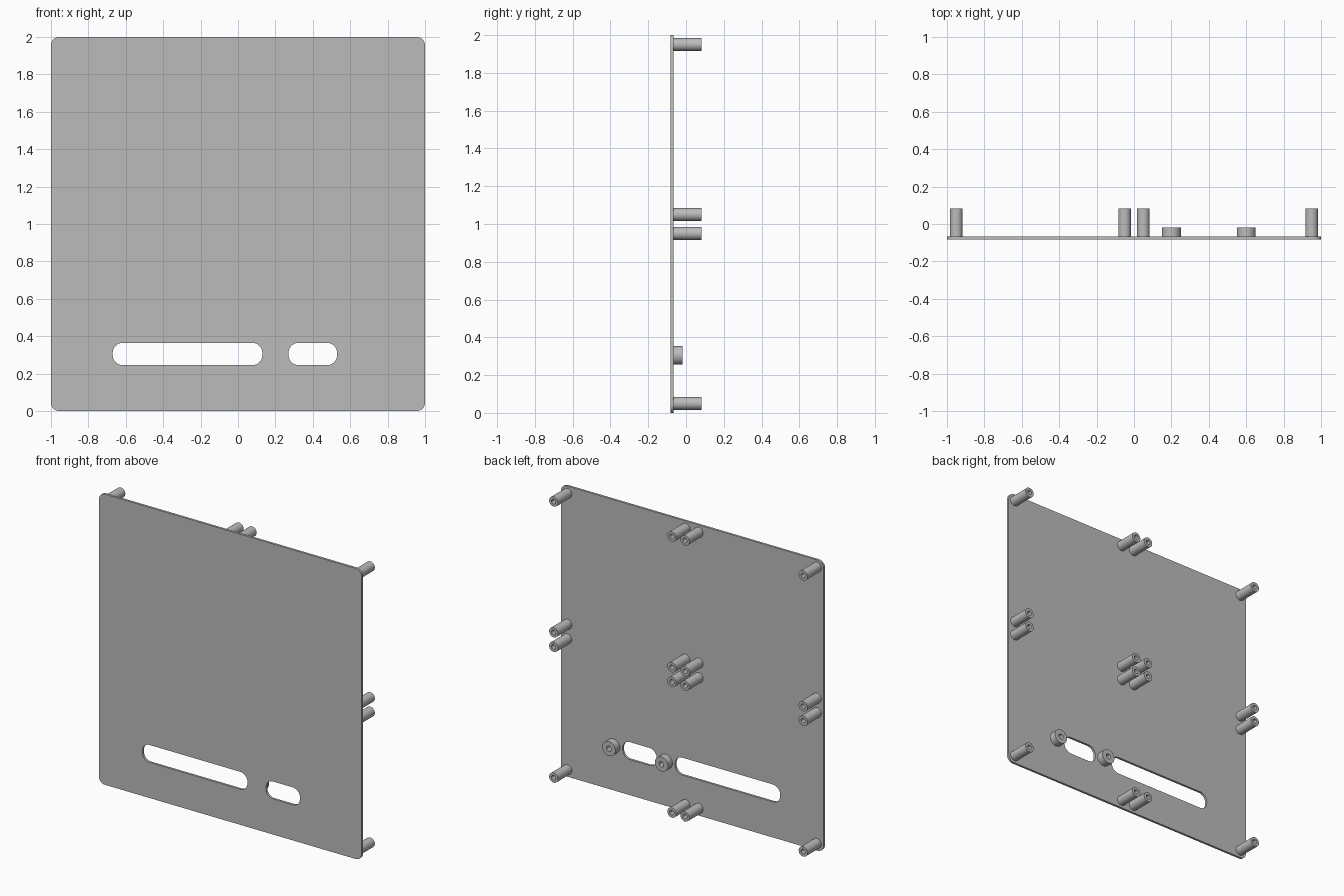
import bpy, bmesh
from math import sin, cos, pi, radians

cube = bpy.data.objects.get("Cube")
if cube:
    bpy.data.objects.remove(cube, do_unlink=True)

grey = bpy.data.materials.new("plain_grey")
grey.use_nodes = True
colour = (0.5, 0.5, 0.5, 1)
grey.diffuse_color = colour
grey.node_tree.nodes["Principled BSDF"].inputs["Base Color"].default_value = colour


def rounded_rect(x0, x1, z0, z1, r, steps=10):
    """Outline of a rectangle with rounded corners."""
    corners = [(x1 - r, z1 - r), (x0 + r, z1 - r), (x0 + r, z0 + r), (x1 - r, z0 + r)]
    return [(cx + r * cos(a), cz + r * sin(a))
            for q, (cx, cz) in enumerate(corners)
            for a in [(q + i / steps) * pi / 2 for i in range(steps + 1)]]


def circle(cx, cz, r, n=32):
    return [(cx + r * cos(2 * pi * i / n), cz + r * sin(2 * pi * i / n)) for i in range(n)]


def extrude(name, outlines, y0, y1):
    """Solid from an outer outline and hole outlines, spanning y0 to y1."""
    curve = bpy.data.curves.new(name, "CURVE")
    curve.dimensions = "2D"
    curve.fill_mode = "BOTH"
    curve.extrude = (y1 - y0) / 2
    for pts in outlines:
        spline = curve.splines.new("POLY")
        spline.points.add(len(pts) - 1)
        for p, (x, z) in zip(spline.points, pts):
            p.co = (x, z, 0, 1)
        spline.use_cyclic_u = True
    obj = bpy.data.objects.new(name, curve)
    bpy.context.collection.objects.link(obj)
    obj.rotation_euler.x = pi / 2
    obj.location.y = (y0 + y1) / 2
    bpy.ops.object.select_all(action="DESELECT")
    obj.select_set(True)
    bpy.context.view_layer.objects.active = obj
    bpy.ops.object.convert(target="MESH")
    # weld caps to walls
    bm = bmesh.new()
    bm.from_mesh(obj.data)
    bmesh.ops.remove_doubles(bm, verts=bm.verts, dist=1e-5)
    bmesh.ops.recalc_face_normals(bm, faces=bm.faces)
    bm.to_mesh(obj.data)
    bm.free()
    obj.data.materials.clear()
    obj.data.materials.append(grey)
    bpy.ops.object.shade_smooth_by_angle(angle=radians(30))
    return obj


FRONT, INNER, BACK = -0.083, -0.067, 0.083

# panel with two slots
extrude("panel", [rounded_rect(-1, 1, 0, 2, 0.045),
                  rounded_rect(-0.67, 0.13, 0.245, 0.365, 0.055),
                  rounded_rect(0.27, 0.53, 0.245, 0.365, 0.055)], FRONT, INNER)

# tall hollow standoffs on a grid
for x in (-0.95, -0.05, 0.05, 0.95):
    for z in (0.05, 0.95, 1.05, 1.95):
        extrude("standoff", [circle(x, z, 0.034), circle(x, z, 0.016)], INNER, BACK)

# short bosses either side of the small slot
for x in (0.2, 0.6):
    extrude("short_boss", [circle(x, 0.305, 0.05), circle(x, 0.305, 0.018)], INNER, -0.018)
